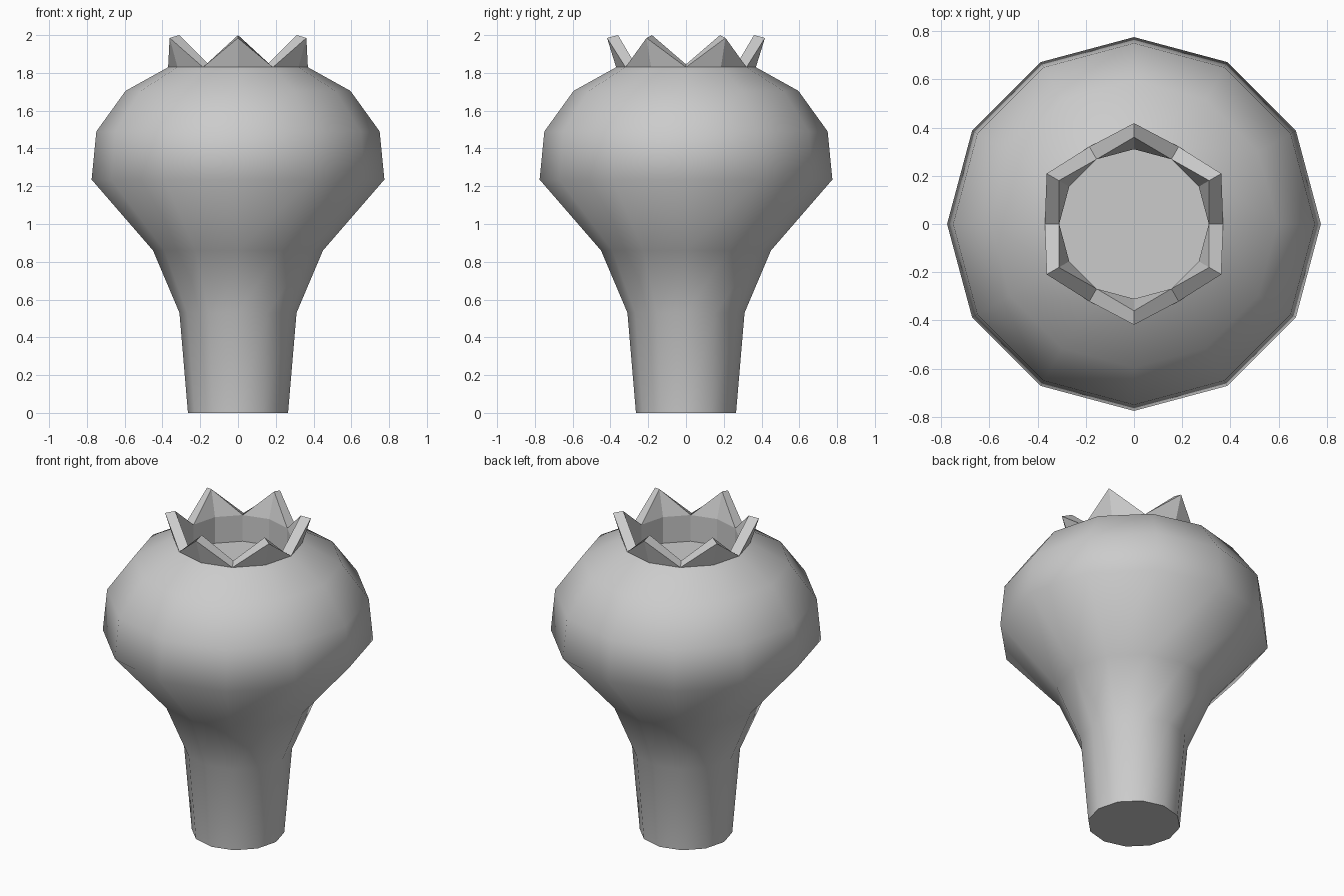
import bpy, bmesh
from math import sin, cos, pi, radians

if "Cube" in bpy.data.objects:
    bpy.data.objects.remove(bpy.data.objects["Cube"])

SIDES = 12


def ring(bm, even, odd):
    """12-sided ring; even/odd corners each have their own (radius, height)."""
    verts = []
    for i in range(SIDES):
        r, z = odd if i % 2 else even
        a = 2 * pi * i / SIDES
        verts.append(bm.verts.new((r * cos(a), r * sin(a), z)))
    return verts


def loft(name, rings, cap_bottom=False, cap_top=False, smooth_angle=None):
    bm = bmesh.new()
    loops = [ring(bm, even, odd) for even, odd in rings]
    for a, b in zip(loops, loops[1:]):
        for i in range(SIDES):
            j = (i + 1) % SIDES
            bm.faces.new((a[i], a[j], b[j], b[i]))
    if cap_bottom:
        bm.faces.new(loops[0][::-1])
    if cap_top:
        bm.faces.new(loops[-1])
    bmesh.ops.remove_doubles(bm, verts=bm.verts, dist=0.0005)
    mesh = bpy.data.meshes.new(name)
    bm.to_mesh(mesh)
    bm.free()
    obj = bpy.data.objects.new(name, mesh)
    bpy.context.collection.objects.link(obj)
    if smooth_angle:
        bpy.ops.object.select_all(action='DESELECT')
        obj.select_set(True)
        bpy.context.view_layer.objects.active = obj
        bpy.ops.object.shade_smooth_by_angle(angle=radians(smooth_angle))
    return obj


# Stem and bulb, one smooth turned shape
profile = [(0.265, 0), (0.31, 0.53), (0.45, 0.86), (0.775, 1.235),
           (0.75, 1.49), (0.595, 1.705), (0.37, 1.83)]
loft("bulb_and_stem", [(p, p) for p in profile], cap_bottom=True, smooth_angle=55)

# Six-pointed crown with the recessed cup inside it
# (even corners are the valleys, odd corners the points)
loft("crown", [
    ((0.37, 1.83), (0.37, 1.83)),      # outer base
    ((0.37, 1.83), (0.418, 1.985)),    # outer points
    ((0.31, 1.845), (0.36, 2.0)),      # inner points
    ((0.31, 1.845), (0.31, 1.845)),    # inner base
    ((0.31, 1.68), (0.31, 1.68)),      # cup floor
], cap_top=True)
